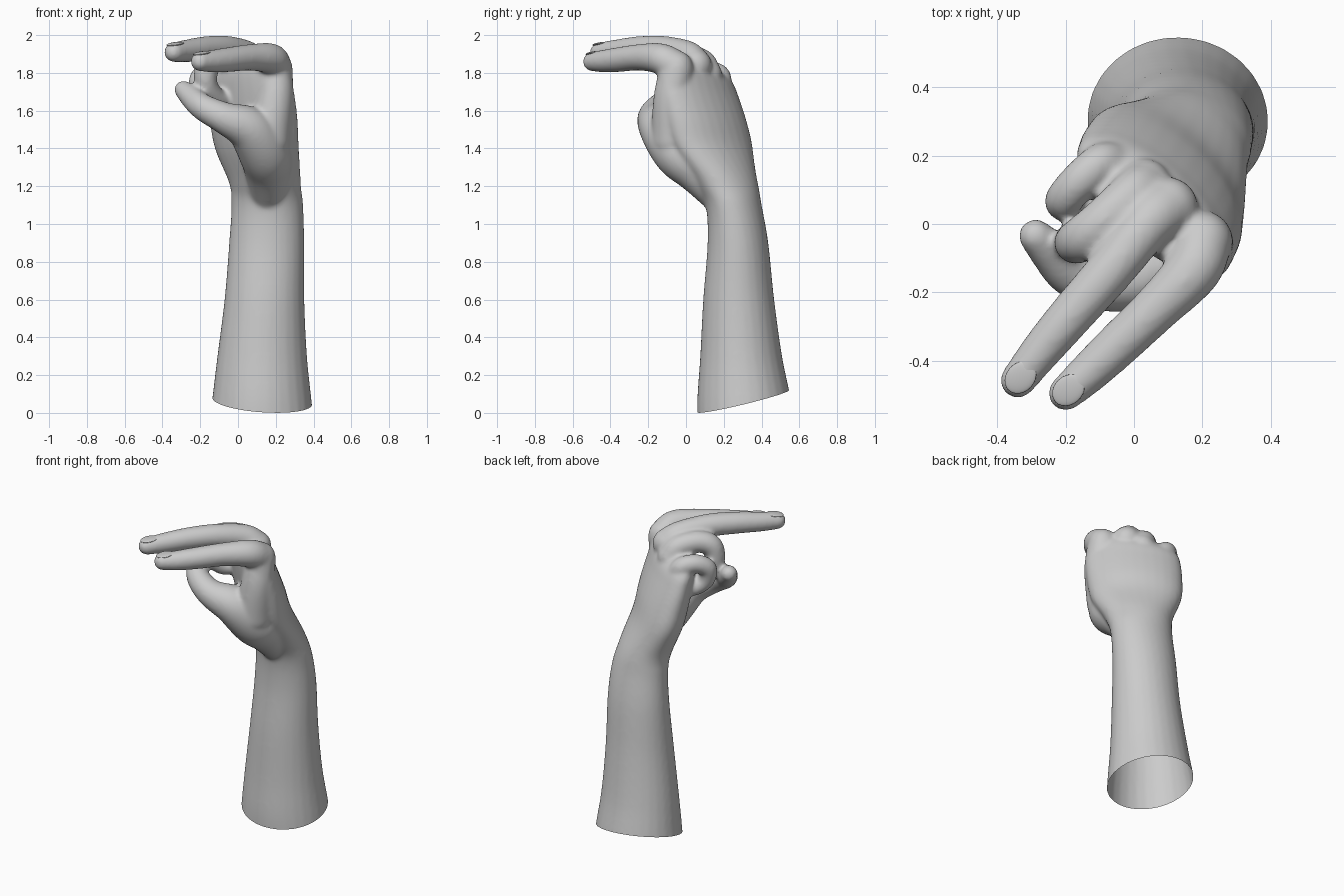
import bpy, bmesh, math
from mathutils import Vector, Matrix

if "Cube" in bpy.data.objects:
    bpy.data.objects.remove(bpy.data.objects["Cube"])

SIDES = 28


def spline(rows, steps=7):
    """Catmull-Rom through tuples of any length."""
    rows = [Vector(r) for r in rows]
    pts = [rows[0] * 2 - rows[1]] + rows + [rows[-1] * 2 - rows[-2]]
    out = []
    for a, b, c, d in zip(pts, pts[1:], pts[2:], pts[3:]):
        for k in range(steps):
            t = k / steps
            out.append(0.5 * (2 * b + (c - a) * t + (2 * a - 5 * b + 4 * c - d) * t * t
                              + (3 * b - a - 3 * c + d) * t ** 3))
    return out + [rows[-1]]


def skin_rings(bm, rings):
    """Join rings of points into a closed tube."""
    vs = [[bm.verts.new(p) for p in ring] for ring in rings]
    faces = [bm.faces.new(vs[0][::-1]), bm.faces.new(vs[-1])]
    for a, b in zip(vs, vs[1:]):
        for i in range(SIDES):
            j = (i + 1) % SIDES
            faces.append(bm.faces.new((a[i], a[j], b[j], b[i])))
    bmesh.ops.recalc_face_normals(bm, faces=faces)


def circle(i):
    a = 2 * math.pi * i / SIDES
    return math.cos(a), math.sin(a)


def trunk(bm, rows):
    """Forearm and palm: rows of z, centre x, centre y, half width, half depth, turn, tilt."""
    rings = []
    for z, cx, cy, w, d, turn, tilt in spline(rows):
        ca, sa = math.cos(math.radians(turn)), math.sin(math.radians(turn))
        ring = []
        for i in range(SIDES):
            c, s = circle(i)
            u, v = w * c, d * s
            ring.append((cx + u * ca - v * sa, cy + u * sa + v * ca, z + tilt * u))
        rings.append(ring)
    skin_rings(bm, rings)


def digit(bm, rows):
    """Round-ended tapering tube: rows of x, y, z, radius."""
    pts = spline(rows)
    pos = [Vector(p[:3]) for p in pts]
    tangent = Vector((0, 0, 1))
    side = Vector((1, 0, 0))
    rings = []
    for k, p in enumerate(pos):
        t = (pos[min(k + 1, len(pos) - 1)] - pos[max(k - 1, 0)]).normalized()
        side = tangent.rotation_difference(t) @ side
        tangent = t
        other = t.cross(side)
        r = pts[k][3]
        rings.append([p + r * (side * circle(i)[0] + other * circle(i)[1]) for i in range(SIDES)])
    skin_rings(bm, rings)
    for k in (0, -1):
        bmesh.ops.create_icosphere(bm, subdivisions=3, radius=pts[k][3],
                                   matrix=Matrix.Translation(pos[k]))


bm = bmesh.new()

# forearm, wrist and palm
trunk(bm, [
    (-0.15, .124, .318, .288, .256, -6, 0),
    (0.06, .126, .308, .265, .249, -6, 0),
    (0.30, .128, .292, .238, .217, -6, 0),
    (0.60, .140, .279, .212, .188, -6, 0),
    (0.90, .152, .275, .200, .160, -8, 0),
    (1.10, .155, .252, .193, .145, -15, 0),
    (1.22, .142, .212, .203, .152, -32, 0),
    (1.40, .100, .143, .268, .148, -42, 0),
    (1.55, .083, .105, .285, .142, -42, .05),
    (1.70, .063, .068, .285, .126, -42, .12),
    (1.80, .045, .050, .265, .108, -42, .2),
    (1.86, .025, .030, .205, .062, -42, .2),
])
# index finger
digit(bm, [(.20, -.05, 1.83, .088), (.172, -.135, 1.875, .082), (.062, -.25, 1.882, .070),
           (-.05, -.357, 1.87, .066), (-.135, -.437, 1.862, .060), (-.2, -.495, 1.86, .052)])
# middle finger
digit(bm, [(.10, .05, 1.84, .088), (.042, .003, 1.895, .077), (-.068, -.134, 1.927, .070),
           (-.178, -.26, 1.927, .066), (-.268, -.366, 1.917, .060), (-.34, -.458, 1.909, .052)])
# ring finger
digit(bm, [(.03, .11, 1.79, .082), (-.005, .085, 1.855, .070), (-.09, .01, 1.882, .066),
           (-.155, -.045, 1.85, .066), (-.17, -.05, 1.75, .060), (-.12, 0, 1.67, .055),
           (-.06, .05, 1.66, .050)])
# little finger
digit(bm, [(-.06, .175, 1.73, .070), (-.1, .175, 1.785, .060), (-.16, .125, 1.80, .057),
           (-.205, .07, 1.76, .056), (-.19, .065, 1.68, .052), (-.14, .10, 1.63, .048),
           (-.1, .13, 1.63, .044)])
# thumb and its fleshy base
digit(bm, [(.16, .20, 1.12, .09), (.16, .07, 1.28, .125), (.14, -.035, 1.38, .138),
           (.06, -.125, 1.5, .122), (-.07, -.172, 1.56, .086), (-.18, -.145, 1.615, .071),
           (-.24, -.085, 1.665, .063), (-.288, -.035, 1.71, .050)])
# web between thumb and index finger
digit(bm, [(.2, -.05, 1.82, .09), (.195, -.075, 1.66, .098), (.155, -.06, 1.45, .125)])

mesh = bpy.data.meshes.new("hand_source")
bm.to_mesh(mesh)
bm.free()
hand = bpy.data.objects.new("hand_and_forearm", mesh)
bpy.context.collection.objects.link(hand)

# fuse the parts into one smooth skin
fuse = hand.modifiers.new("fuse", 'REMESH')
fuse.mode = 'VOXEL'
fuse.voxel_size = 0.011
relax = hand.modifiers.new("relax", 'SMOOTH')
relax.factor = 0.5
relax.iterations = 12
deps = bpy.context.evaluated_depsgraph_get()
skin = bpy.data.meshes.new_from_object(hand.evaluated_get(deps))
hand.modifiers.clear()
hand.data = skin
bpy.data.meshes.remove(mesh)

# open, slanted cut at the end of the forearm
bm = bmesh.new()
bm.from_mesh(skin)
bmesh.ops.bisect_plane(bm, geom=bm.verts[:] + bm.edges[:] + bm.faces[:],
                       plane_co=(.126, .308, .063), plane_no=(.066, -.24, 1), clear_inner=True)
for f in bm.faces:
    f.smooth = True
bm.to_mesh(skin)
bm.free()

# fingernails
for name, place, heading in (("index_nail", (-.192, -.486, 1.904), 222),
                             ("middle_nail", (-.332, -.449, 1.953), 228)):
    bpy.ops.mesh.primitive_uv_sphere_add(segments=24, ring_count=12, location=place)
    nail = bpy.context.object
    nail.name = name
    nail.scale = (.052, .042, .009)
    nail.rotation_euler = (0, math.radians(9), math.radians(heading))
    bpy.ops.object.shade_smooth()
